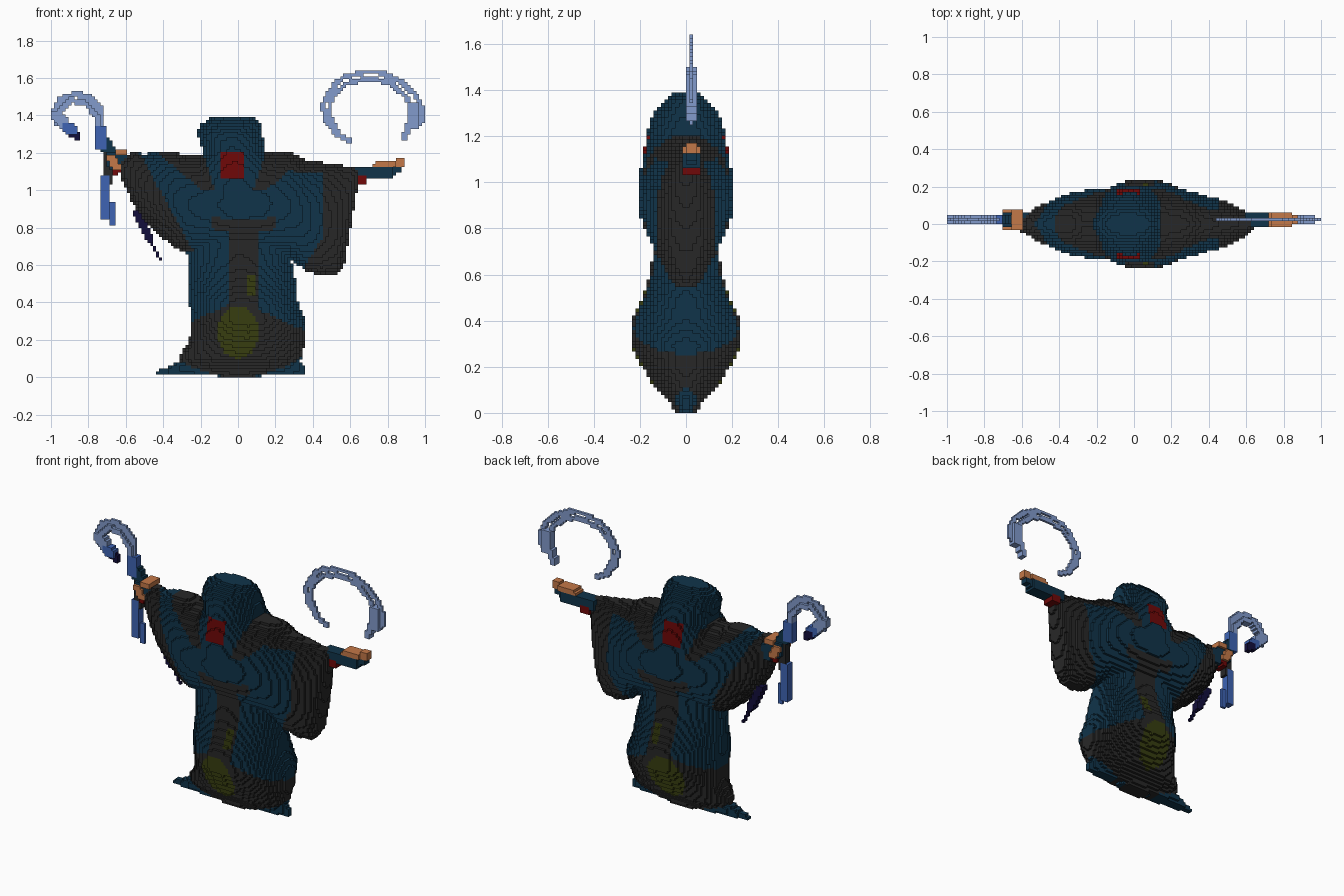
import bpy
import math

if "Cube" in bpy.data.objects:
    bpy.data.objects.remove(bpy.data.objects["Cube"])

S = 1 / 64          # size of one block
MID = 0.024         # depth of the thin parts


def linear(c):
    c /= 255
    return c / 12.92 if c <= 0.04045 else ((c + 0.055) / 1.055) ** 2.4


# Palette
COLOURS = {
    "teal cloth": (16, 52, 74),
    "charcoal cloth": (39, 39, 39),
    "dark red": (112, 8, 8),
    "olive": (55, 61, 16),
    "skin": (196, 120, 72),
    "pale blue": (130, 155, 204),
    "mid blue": (62, 100, 180),
    "navy": (18, 14, 60),
}
NAMES = list(COLOURS)
TEAL, CHARCOAL, RED, OLIVE, SKIN, PALE, MIDBLUE, NAVY = range(len(NAMES))
MATERIALS = []
for name, rgb in COLOURS.items():
    mat = bpy.data.materials.new(name)
    mat.use_nodes = True
    colour = [linear(c) for c in rgb] + [1]
    mat.diffuse_color = colour
    bsdf = next(n for n in mat.node_tree.nodes if n.type == "BSDF_PRINCIPLED")
    bsdf.inputs["Base Color"].default_value = colour
    bsdf.inputs["Roughness"].default_value = 0.9
    MATERIALS.append(mat)

# The four corners of each block side, found from its outward direction
SIDES = []
for axis in range(3):
    for sign in (0, 1):
        step = [0, 0, 0]
        step[axis] = 2 * sign - 1
        corners = []
        for a, b in ((0, 0), (1, 0), (1, 1), (0, 1)):
            c = [0, 0, 0]
            c[axis], c[(axis + 1) % 3], c[(axis + 2) % 3] = sign, a, b
            corners.append(c)
        SIDES.append((step, corners if sign else corners[::-1]))


def build(name, blocks):
    """Make an object from the exposed sides of a set of coloured blocks."""
    verts, faces, mats = {}, [], []
    for (i, j, k), mat in blocks.items():
        for step, corners in SIDES:
            if (i + step[0], j + step[1], k + step[2]) in blocks:
                continue
            faces.append([verts.setdefault((i + a, j + b, k + c), len(verts))
                          for a, b, c in corners])
            mats.append(mat)
    mesh = bpy.data.meshes.new(name)
    mesh.from_pydata([(x * S, y * S, z * S) for x, y, z in verts], [], faces)
    for mat in MATERIALS:
        mesh.materials.append(mat)
    mesh.polygons.foreach_set("material_index", mats)
    mesh.update()
    obj = bpy.data.objects.new(name, mesh)
    bpy.context.collection.objects.link(obj)
    return obj


def sample(table, t):
    for a, b in zip(table, table[1:]):
        if a[0] <= t <= b[0]:
            f = (t - a[0]) / (b[0] - a[0])
            return [p + (q - p) * f for p, q in zip(a[1:], b[1:])]


def paint(x, z):
    """Cloth pattern, the same on front and back."""
    if -0.1 < x < 0.035 and 1.065 < z < 1.2:
        return RED
    if math.hypot(x / 0.11, (z - 0.24) / 0.14) < 1:
        return OLIVE
    if 0.04 < x < 0.09 and 0.44 < z < 0.55:
        return OLIVE
    side = abs(x + 0.02)
    lapel = 0.1 + (z - 1) * 0.35 < side < 0.17 + (z - 1) * 1.2
    hem = 0.9 * x * x < z < 0.41 - 0.45 * abs(x)
    band = -0.05 < x < 0.11 and 0.35 < z < 0.8
    sash = abs(x - 0.03) < 0.17 and 0.77 < z - 0.8 * (x - 0.03) ** 2 < 0.84
    left_sleeve = z > 0.53 and (x > 0.45 - max(0, 0.75 - z) * 0.6
                                or x > 0.3 and z > 1.1)
    right_sleeve = z > 0.67 and x < -0.5 + (1.15 - z) * 0.55
    if (1 < z < 1.22 and lapel) or hem or band or sash or left_sleeve or right_sleeve:
        return CHARCOAL
    return TEAL


def loft(name, table, across):
    """Stack elliptical slices (position, start, end, depth) along z or x."""
    blocks = {}
    first, last = round(table[0][0] / S), round(table[-1][0] / S)
    for n in range(first, last):
        start, end, depth = sample(table, (n + 0.5) * S)
        for m in range(round(start / S), round(end / S)):
            u = ((m + 0.5) * S - (start + end) / 2) / ((end - start) / 2)
            half = max(1, round(depth * math.sqrt(max(0, 1 - u * u)) / S))
            i, k = (m, n) if across else (n, m)
            mat = paint((i + 0.5) * S, (k + 0.5) * S)
            for j in range(-half, half):
                blocks[i, j, k] = mat
    return build(name, blocks)


def stroke(blocks, mat, points, r=0.0, depth=0.0):
    """Draw a path of blocks through points in the x-z plane."""
    for (x0, z0), (x1, z1) in zip(points, points[1:]):
        steps = max(1, int(math.hypot(x1 - x0, z1 - z0) / S * 3))
        for n in range(steps + 1):
            f = n / steps
            c = (x0 + (x1 - x0) * f, MID, z0 + (z1 - z0) * f)
            lo = [math.floor((p - e) / S) for p, e in zip(c, (r, depth, r))]
            hi = [math.floor((p + e) / S) for p, e in zip(c, (r, depth, r))]
            for i in range(max(lo[0], -64), min(hi[0], 63) + 1):
                for j in range(lo[1], hi[1] + 1):
                    for k in range(max(lo[2], 0), hi[2] + 1):
                        blocks[i, j, k] = mat


def strokes(name, *paths):
    blocks = {}
    for path in paths:
        stroke(blocks, *path)
    return build(name, blocks)


# Robe: skirt, torso with hood, and the wide sleeves
loft("skirt", [
    (0, -.08, .09, .05), (.03, -.2, .21, .06), (.06, -.29, .31, .09),
    (.1, -.32, .34, .13), (.2, -.26, .36, .19), (.3, -.25, .36, .24),
    (.4, -.26, .32, .235), (.5, -.26, .31, .19), (.6, -.26, .29, .155),
    (.72, -.27, .28, .14)], True)
loft("torso_and_hood", [
    (.7, -.27, .28, .14), (.85, -.3, .3, .18), (1, -.3, .3, .205),
    (1.1, -.28, .26, .19), (1.2, -.19, .15, .17), (1.25, -.2, .14, .16),
    (1.3, -.22, .13, .14), (1.35, -.2, .12, .1), (1.39, -.14, .09, .05)], True)
loft("sleeves", [
    (-.62, 1.06, 1.15, .03), (-.57, .94, 1.21, .06), (-.5, .84, 1.19, .1),
    (-.42, .76, 1.21, .135), (-.34, .69, 1.21, .165), (-.27, .66, 1.18, .18),
    (0, .66, 1.18, .205), (.15, .65, 1.21, .2), (.28, .63, 1.2, .18),
    (.36, .57, 1.16, .16), (.44, .54, 1.15, .135), (.52, .54, 1.14, .11),
    (.57, .6, 1.13, .085), (.61, .85, 1.13, .06), (.64, 1.03, 1.1, .03)], False)
loft("shoes", [
    (.015, -.44, .35, .04), (.045, -.41, .36, .06), (.08, -.31, .34, .08)], True)

# Arms and hands
strokes("left_arm",
        (TEAL, [(.62, 1.09), (.8, 1.09)], .025, .035),
        (TEAL, [(.8, 1.1), (.85, 1.11)], .012, .02),
        (RED, [(.64, 1.05), (.67, 1.05)], .015, .03))
strokes("left_hand",
        (SKIN, [(.73, 1.13), (.82, 1.135)], .01, .03),
        (SKIN, [(.82, 1.13), (.87, 1.15)], .012, .015))
strokes("right_arm",
        (TEAL, [(-.59, 1.12), (-.67, 1.17)], .03, .035),
        (RED, [(-.65, 1.1), (-.64, 1.11)], .008, .03))
strokes("right_hand",
        (SKIN, [(-.68, 1.17), (-.65, 1.13)], .01, .045),
        (SKIN, [(-.65, 1.2), (-.61, 1.2)], .006, .045))

# Hooked staff with hanging strands
strokes("staff",
        (TEAL, [(-.71, 1.25), (-.68, 1.17)], .02, .02),
        (CHARCOAL, [(-.69, 1.17), (-.69, 1.06)], .018, .012),
        (MIDBLUE, [(-.705, 1.05), (-.705, .87)], .014, .01),
        (MIDBLUE, [(-.675, .93), (-.675, .82)], .004),
        (MIDBLUE, [(-.74, 1.31), (-.73, 1.25)], .022, .015))
strokes("staff_hook",
        (PALE, [(-.74, 1.31), (-.73, 1.42), (-.79, 1.49), (-.87, 1.515),
                (-.95, 1.48), (-.985, 1.42), (-.975, 1.37), (-.93, 1.34)], .007),
        (PALE, [(-.75, 1.32), (-.755, 1.4), (-.81, 1.46), (-.89, 1.48),
                (-.95, 1.43)], .005, .01),
        (PALE, [(-.97, 1.4), (-.93, 1.36)], .02, .015),
        (MIDBLUE, [(-.92, 1.34), (-.89, 1.32)], .015, .012),
        (NAVY, [(-.885, 1.31), (-.865, 1.29)], .01, .008))

# Thin blade hanging from the right sleeve
strokes("blade",
        (NAVY, [(-.54, .88), (-.47, .74)], .008, .01),
        (NAVY, [(-.47, .74), (-.415, .625)]))

# Floating open ring above the left hand
strokes("floating_ring",
        (PALE, [(.6, 1.26), (.53, 1.3), (.47, 1.37), (.453, 1.45), (.49, 1.53),
                (.56, 1.6), (.66, 1.63), (.76, 1.63), (.87, 1.58), (.95, 1.51),
                (.99, 1.43), (.985, 1.37), (.95, 1.35)], .004),
        (PALE, [(.53, 1.31), (.485, 1.4), (.5, 1.5), (.58, 1.57), (.7, 1.6),
                (.82, 1.57), (.9, 1.5), (.935, 1.42)], .004),
        (PALE, [(.94, 1.43), (.935, 1.36)], .025, .022),
        (PALE, [(.92, 1.35), (.885, 1.28)], .008, .012))
